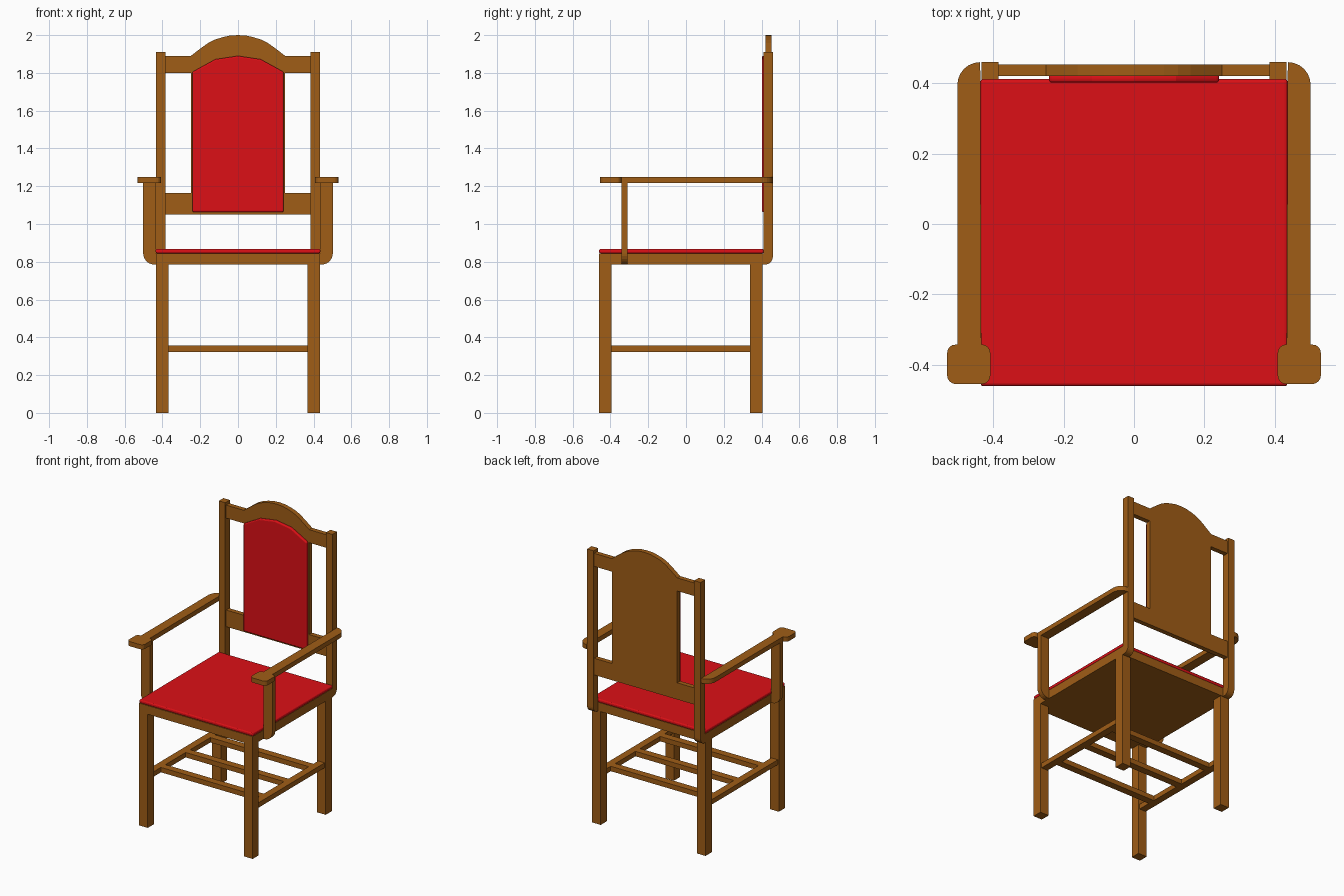
import bpy, bmesh
from math import sin, cos, radians

if "Cube" in bpy.data.objects:
    bpy.data.objects.remove(bpy.data.objects["Cube"])


def material(name, rgb):
    m = bpy.data.materials.new(name)
    m.diffuse_color = (*rgb, 1)
    m.use_nodes = True
    m.node_tree.nodes["Principled BSDF"].inputs["Base Color"].default_value = m.diffuse_color
    return m


WOOD = material("wood", (0.35, 0.11, 0.008))
RED = material("red_fabric", (0.72, 0.005, 0.008))


def arc(cx, cy, r, a0, a1, n=6):
    return [(cx + r * cos(radians(a0 + (a1 - a0) * i / n)),
             cy + r * sin(radians(a0 + (a1 - a0) * i / n))) for i in range(n + 1)]


def prism(name, pts, axis, lo, hi, mat=WOOD, mirror=False, bevel=0):
    """Extrude a 2D outline along an axis: z takes (x,y), y takes (x,z), x takes (y,z)."""
    place = {"x": lambda a, b, c: (c, a, b),
             "y": lambda a, b, c: (a, c, b),
             "z": lambda a, b, c: (a, b, c)}[axis]
    bm = bmesh.new()
    face = bm.faces.new([bm.verts.new(place(a, b, lo)) for a, b in pts])
    top = bmesh.ops.extrude_face_region(bm, geom=[face])["geom"]
    shift = place(0, 0, hi - lo)
    bmesh.ops.translate(bm, vec=shift, verts=[g for g in top if isinstance(g, bmesh.types.BMVert)])
    bmesh.ops.recalc_face_normals(bm, faces=bm.faces)
    me = bpy.data.meshes.new(name)
    bm.to_mesh(me)
    bm.free()
    me.materials.append(mat)
    ob = bpy.data.objects.new(name, me)
    bpy.context.collection.objects.link(ob)
    if bevel:
        b = ob.modifiers.new("bevel", "BEVEL")
        b.width, b.segments = bevel, 3
    if mirror:
        ob.modifiers.new("mirror", "MIRROR")
    return ob


def box(name, x, y, z, mat=WOOD, mirror=False, bevel=0):
    pts = [(x[0], y[0]), (x[1], y[0]), (x[1], y[1]), (x[0], y[1])]
    return prism(name, pts, "z", z[0], z[1], mat, mirror, bevel)


# Legs
box("front_legs", (0.368, 0.434), (-0.46, -0.394), (0, 0.79), mirror=True)
box("back_legs", (0.368, 0.434), (0.338, 0.406), (0, 0.79), mirror=True)

# Stretchers
box("side_stretchers", (0.376, 0.426), (-0.394, 0.338), (0.323, 0.357), mirror=True)
for i, y in enumerate((-0.28, -0.01, 0.26)):
    box(f"cross_stretcher_{i + 1}", (-0.376, 0.376), (y - 0.025, y + 0.025), (0.323, 0.357))

# Seat
box("seat_frame", (-0.434, 0.434), (-0.46, 0.41), (0.785, 0.845))
box("seat_cushion", (-0.436, 0.436), (-0.46, 0.412), (0.845, 0.868), RED, bevel=0.008)

# Back posts, rounded at the lower rear corner
prism("back_posts", [(0.41, 1.91), (0.41, 0.785)] + arc(0.418, 0.827, 0.042, -90, 0) + [(0.46, 1.91)],
      "x", 0.385, 0.434, mirror=True)

# Back panel with wide top and bottom rails and an arched crest
half = [(0.385, 1.05), (0.385, 1.165), (0.25, 1.165), (0.25, 1.80), (0.385, 1.80), (0.385, 1.89),
        (0.25, 1.89), (0.2, 1.928), (0.16, 1.957), (0.125, 1.975), (0.085, 1.988), (0.045, 1.997)]
prism("back_panel", half + [(0, 2.0)] + [(-x, z) for x, z in reversed(half)], "y", 0.42, 0.453)

# Back cushion
half = [(0.242, 1.063), (0.242, 1.805), (0.12, 1.872)]
prism("back_cushion", half + [(0, 1.89)] + [(-x, z) for x, z in reversed(half)],
      "y", 0.402, 0.425, RED, bevel=0.008)

# Armrests: a rail curving into the post, ending in a wider rounded hand pad
r = 0.025
arm = ([(0.434, 0.46)] + [(0.434, -0.342)] + arc(0.408 + r, -0.342 - r, r, 90, 180, 4)
       + arc(0.408 + r, -0.455 + r, r, 180, 270, 4)
       + arc(0.531 - r, -0.455 + r, r, 270, 360, 4)
       + arc(0.531 - r, -0.342 - r, r, 0, 65, 4) + [(0.502, -0.342)]
       + arc(0.437, 0.395, 0.065, 0, 90))
# drop points that coincide
outline = [p for i, p in enumerate(arm)
           if abs(p[0] - arm[i - 1][0]) + abs(p[1] - arm[i - 1][1]) > 0.004]
prism("armrests", outline, "z", 1.216, 1.248, mirror=True)

# Arm supports, rounded at the lower outer corner
prism("arm_supports", [(0.434, 1.216), (0.434, 0.785)] + arc(0.442, 0.845, 0.06, -90, 0) + [(0.502, 1.216)],
      "y", -0.342, -0.31, mirror=True)
